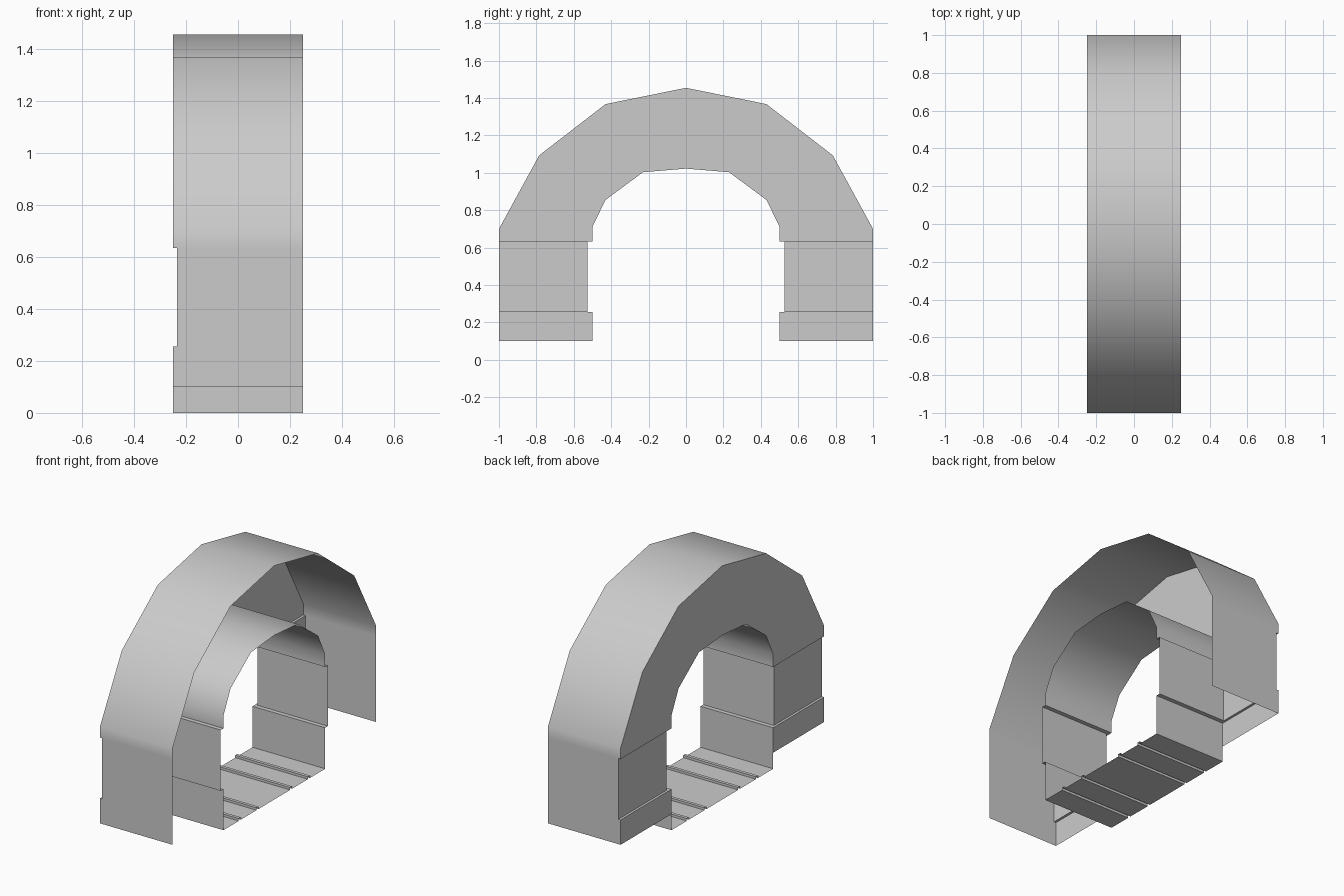
import bpy, bmesh, math

if "Cube" in bpy.data.objects:
    bpy.data.objects.remove(bpy.data.objects["Cube"])

W = 0.25        # half width of the arch
RX = 0.235      # recessed side of the pillars

grey = bpy.data.materials.new("light grey")
grey.diffuse_color = (0.6, 0.6, 0.6, 1)
grey.use_nodes = True
grey.node_tree.nodes["Principled BSDF"].inputs["Base Color"].default_value = grey.diffuse_color


def strip(name, a, b):
    """Sheet of quads between two matching rows of points."""
    bm = bmesh.new()
    va = [bm.verts.new(p) for p in a]
    vb = [bm.verts.new(p) for p in b]
    for i in range(len(a) - 1):
        bm.faces.new((va[i], va[i + 1], vb[i + 1], vb[i]))
    bm.normal_update()
    flat = [f for f in bm.faces if f.calc_area() < 1e-6]
    bmesh.ops.delete(bm, geom=flat, context='FACES')
    bmesh.ops.remove_doubles(bm, verts=bm.verts[:], dist=1e-5)
    for f in bm.faces:
        f.smooth = True
    me = bpy.data.meshes.new(name)
    bm.to_mesh(me)
    bm.free()
    me.set_sharp_from_angle(angle=math.radians(35))
    me.materials.append(grey)
    bpy.context.collection.objects.link(bpy.data.objects.new(name, me))


def whole(half):
    """Mirror a half path that ends at the apex."""
    return half + [(x, -y, z) for x, y, z in reversed(half[:-1])]


def right(path):
    return [(W, y, z) for x, y, z in path]


# Plinth, recessed pillar, then arch: (left x, outer y, z, inner y, z)
rows = [(-W, 1, 0.10, 0.5, 0.10), (-W, 1, 0.255, 0.5, 0.255),
        (-RX, 1, 0.255, 0.527, 0.255), (-RX, 1, 0.633, 0.527, 0.633),
        (-W, 1, 0.633, 0.5, 0.633), (-W, 1, 0.70, 0.5, 0.712),
        (-W, 0.785, 1.093, 0.43, 0.855), (-W, 0.43, 1.367, 0.23, 1.003),
        (-W, 0, 1.454, 0, 1.022)]
outer = whole([(x, y, z) for x, y, z, _, _ in rows])
inner = whole([(x, y, z) for x, _, _, y, z in rows])

strip("outer_wall", outer, right(outer))
strip("inner_wall", right(inner), inner)
strip("side_wall", inner, outer)

# Floor with narrow raised joints between the planks
floor = [(-W, 0.5, 0.10), (-W, 0.5, 0)]
for y in (0.34, 0.165, -0.165, -0.34):
    for dy, z in ((0.01, 0), (0.01, 0.015), (-0.01, 0.015), (-0.01, 0)):
        floor.append((-W, y + dy, z))
floor += [(-W, -0.5, 0), (-W, -0.5, 0.10)]
strip("floor", floor, right(floor))
